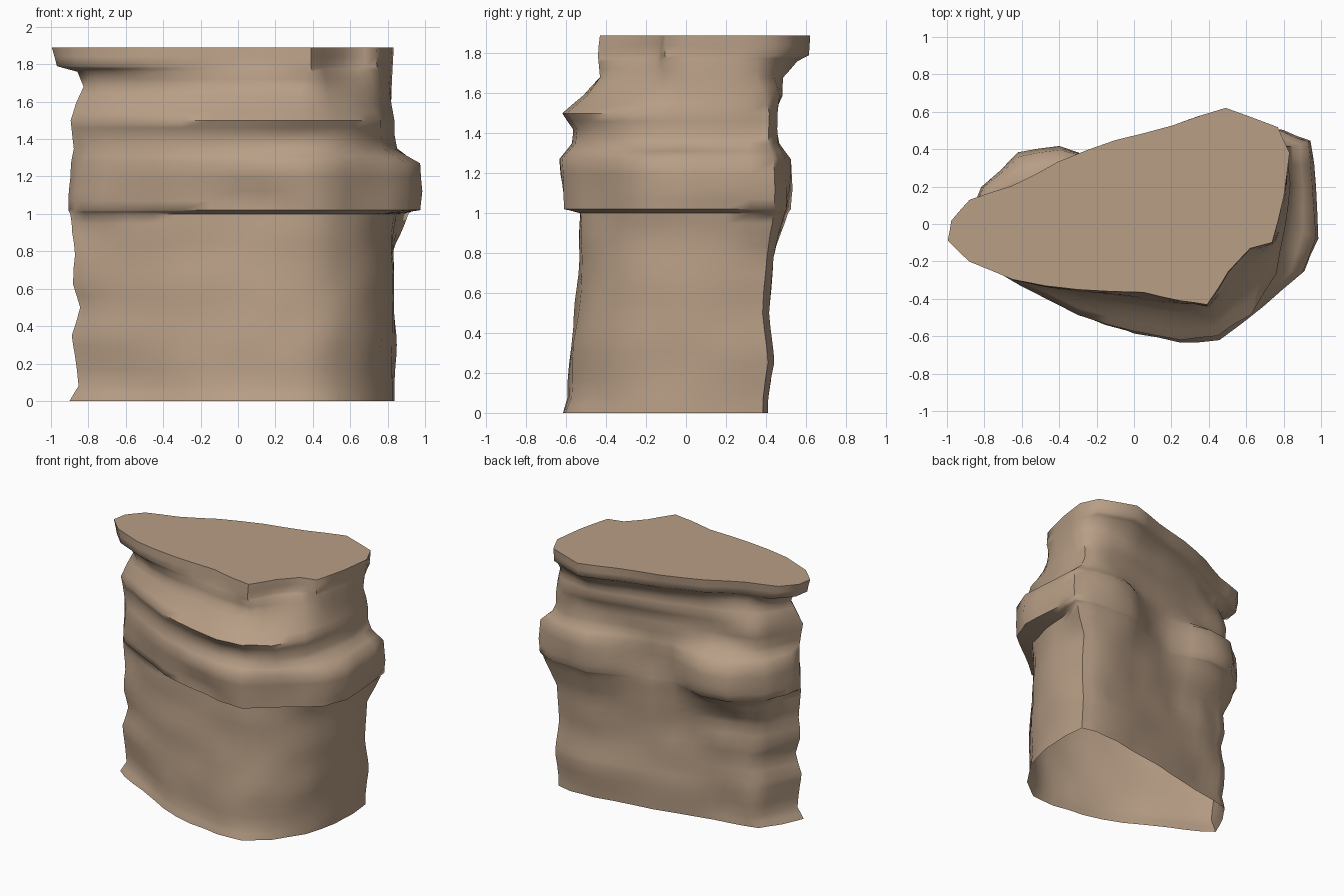
import bpy, bmesh, math
from mathutils import Vector, noise

cube = bpy.data.objects.get("Cube")
if cube:
    bpy.data.objects.remove(cube, do_unlink=True)

# Plan outlines, counter-clockwise from the narrow end, matched point for point
BASE = [(-.9, -.14), (-.82, -.2), (-.6, -.31), (-.3, -.46), (0, -.55),
        (.25, -.59), (.45, -.57), (.62, -.45), (.76, -.25), (.82, 0),
        (.84, .2), (.82, .39), (.7, .42), (.5, .41), (.2, .35),
        (-.1, .29), (-.4, .23), (-.6, .19), (-.73, .16), (-.82, .02)]
LEDGE = [(-.91, -.1), (-.84, -.2), (-.6, -.31), (-.3, -.47), (0, -.58),
         (.25, -.62), (.46, -.62), (.7, -.43), (.92, -.26), (.99, -.08),
         (.97, .2), (.95, .45), (.8, .51), (.48, .54), (.2, .4),
         (-.1, .31), (-.4, .41), (-.62, .38), (-.82, .2), (-.89, .04)]
TOP = [(-1, -.09), (-.88, -.2), (-.65, -.3), (-.3, -.35), (.05, -.37),
       (.25, -.41), (.39, -.43), (.5, -.25), (.62, -.13), (.74, -.1),
       (.8, .15), (.83, .38), (.77, .52), (.49, .62), (.2, .53),
       (-.1, .45), (-.4, .33), (-.65, .2), (-.88, .13), (-.98, .02)]
BACK = range(11, 19)

# Height, ledge share in front and behind, top share,
# then scale of the narrow end, the front and the back
LEVELS = [(0, 0, 0, 0, 1, 1.05, .99), (.08, 0, 0, 0, .95, 1, 1),
          (.25, 0, 0, 0, .97, .99, 1.04), (.35, 0, 0, 0, .99, .98, 1.02),
          (.5, 0, 0, 0, .95, .95, 1), (.62, 0, 0, 0, .98, .93, 1.01),
          (.78, 0, 0, 0, .97, .91, 1.05), (.9, .05, .4, 0, 1, .91, 1.02),
          (1, .12, .7, 0, 1, .9, 1.02), (1.02, .93, .9, 0, 1, .98, 1),
          (1.12, 1, 1, 0, 1, .99, 1), (1.27, .9, .9, 0, .99, 1.02, 1),
          (1.35, .1, .25, 0, .98, .97, 1.03), (1.42, 0, 0, 0, .99, .97, 1.07),
          (1.5, 0, 0, 0, 1, 1.06, 1.08), (1.59, 0, 0, .35, .93, .97, 1.02),
          (1.68, 0, 0, .6, .86, .9, .92), (1.76, 0, 0, .85, .87, .98, .94),
          (1.79, 0, 0, 1, .97, 1.03, .98), (1.89, 0, 0, 1, 1, 1, 1)]

# Centre, radius and outward push of local hollows and lumps
DENTS = [((.05, -.58, 1.06), .11, -.05), ((-.8, -.2, .92), .1, -.04),
         ((.1, .37, 1.15), .12, -.04), ((.48, -.45, 1.52), .08, -.04),
         ((-.15, .3, .65), .13, -.03), ((-.45, .24, .6), .13, .03)]


def ring(bm, z, front, behind, top, narrow, sy_front, sy_back):
    verts = []
    for i, (b, l, t) in enumerate(zip(BASE, LEDGE, TOP)):
        ledge = behind if i in BACK else front
        p = Vector(b) * (1 - ledge - top) + Vector(l) * ledge + Vector(t) * top
        x = p.x * narrow if p.x < 0 else p.x
        y = p.y * (sy_front if p.y < 0 else sy_back)
        verts.append(bm.verts.new((x, y, z)))
    return verts


# Lofted walls, open underneath, closed by a flat top
bm = bmesh.new()
rings = [ring(bm, *level) for level in LEVELS]
count = len(BASE)
for low, high in zip(rings, rings[1:]):
    for i in range(count):
        j = (i + 1) % count
        bm.faces.new((low[i], low[j], high[j], high[i]))
bmesh.ops.subdivide_edges(bm, edges=bm.edges[:], cuts=1, use_grid_fill=True)
height = LEVELS[-1][0]
bmesh.ops.holes_fill(bm, sides=0, edges=[
    e for e in bm.edges if e.is_boundary and e.verts[0].co.z > height - .001])
bmesh.ops.recalc_face_normals(bm, faces=bm.faces[:])

# Weathered surface: gentle noise plus the local dents
moves = []
for v in bm.verts:
    out = Vector((v.normal.x, v.normal.y, 0))
    push = noise.noise(v.co * 4) * .018
    for centre, radius, amount in DENTS:
        gap = (v.co - Vector(centre)).length / radius
        push += amount * math.exp(-gap * gap)
    moves.append((v, out * push))
for v, move in moves:
    v.co += move

mesh = bpy.data.meshes.new("rock_pillar")
bm.to_mesh(mesh)
bm.free()
rock = bpy.data.objects.new("rock_pillar", mesh)
bpy.context.collection.objects.link(rock)

# Sandstone colour
stone = bpy.data.materials.new("sandstone")
stone.use_nodes = True
colour = (.48, .345, .24, 1)
stone.diffuse_color = colour
stone.node_tree.nodes["Principled BSDF"].inputs["Base Color"].default_value = colour
mesh.materials.append(stone)

bpy.ops.object.select_all(action="DESELECT")
rock.select_set(True)
bpy.context.view_layer.objects.active = rock
bpy.ops.object.shade_smooth_by_angle(angle=math.radians(60))
